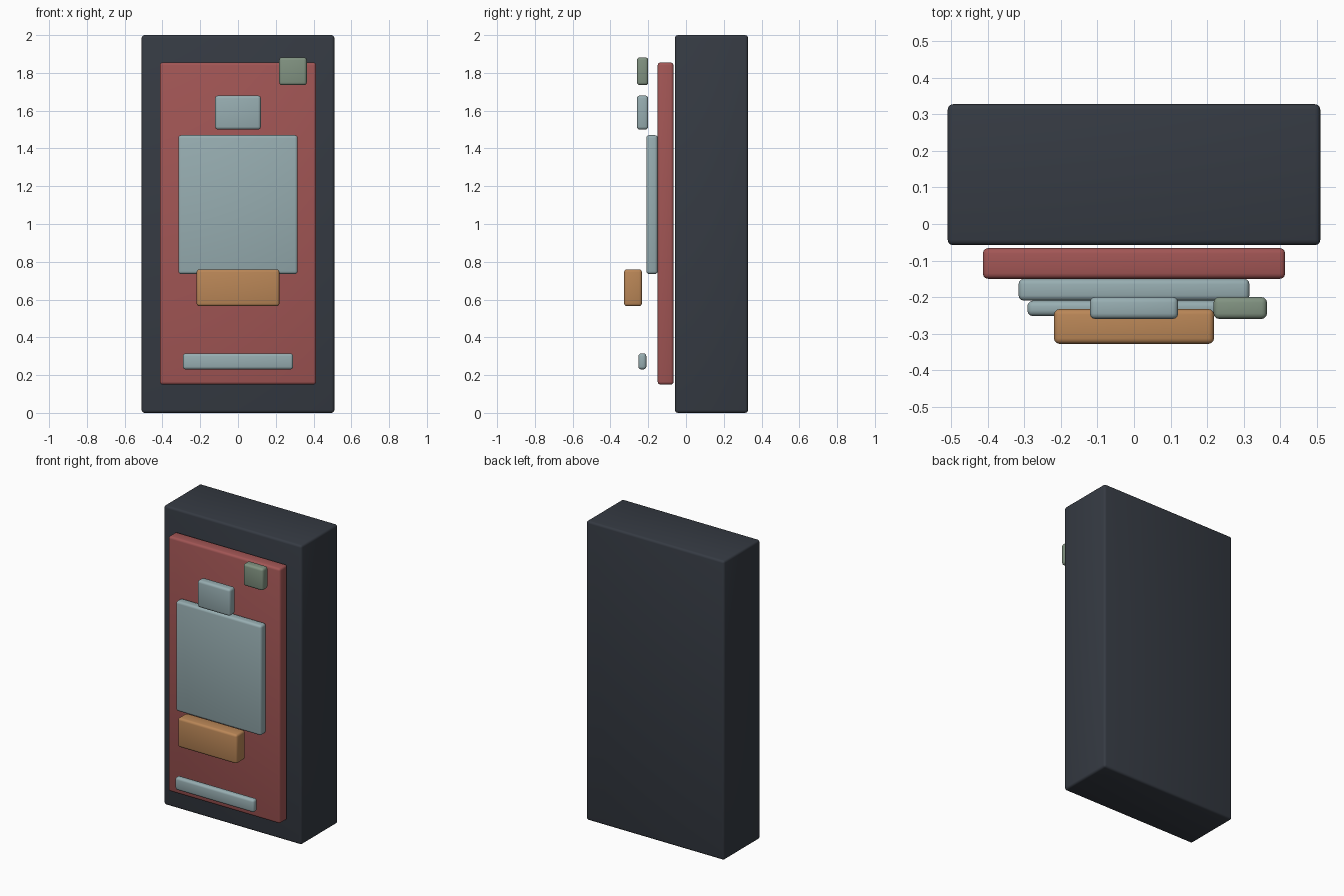
import bpy

if "Cube" in bpy.data.objects:
    bpy.data.objects.remove(bpy.data.objects["Cube"])


def material(name, rgb):
    m = bpy.data.materials.new(name)
    m.diffuse_color = (*rgb, 1.0)
    m.use_nodes = True
    m.node_tree.nodes["Principled BSDF"].inputs["Base Color"].default_value = m.diffuse_color
    return m


charcoal = material("charcoal", (0.036, 0.043, 0.056))
red = material("muted red", (0.36, 0.092, 0.09))
pale_blue = material("pale blue grey", (0.31, 0.42, 0.44))
orange = material("tan orange", (0.49, 0.24, 0.095))
green = material("sage green", (0.22, 0.29, 0.22))


def rounded_box(name, x, y, z, mat, bevel=0.015):
    """Box spanning the given (min, max) ranges with rounded edges."""
    spans = (x, y, z)
    bpy.ops.mesh.primitive_cube_add(size=1, location=[(a + b) / 2 for a, b in spans])
    ob = bpy.context.object
    ob.name = name
    ob.scale = [b - a for a, b in spans]
    bpy.ops.object.transform_apply(location=False, rotation=False, scale=True)
    ob.data.materials.append(mat)
    mod = ob.modifiers.new("rounded edges", "BEVEL")
    mod.width = bevel
    mod.segments = 3
    bpy.ops.object.modifier_apply(modifier=mod.name)
    bpy.ops.object.shade_smooth_by_angle()
    return ob


# Cabinet and raised front panel
rounded_box("cabinet", (-0.51, 0.51), (-0.058, 0.328), (0, 2), charcoal)
rounded_box("front_panel", (-0.414, 0.414), (-0.15, -0.066), (0.15, 1.855), red)

# Display window, header plate and status button
rounded_box("display_window", (-0.316, 0.316), (-0.21, -0.15), (0.735, 1.47), pale_blue)
rounded_box("header_plate", (-0.121, 0.121), (-0.26, -0.2), (1.5, 1.68), pale_blue)
rounded_box("status_button", (0.218, 0.364), (-0.26, -0.2), (1.735, 1.882), green)

# Delivery tray and lower vent
rounded_box("tray", (-0.219, 0.219), (-0.328, -0.233), (0.565, 0.76), orange)
rounded_box("lower_vent", (-0.292, 0.292), (-0.252, -0.21), (0.23, 0.315), pale_blue)
